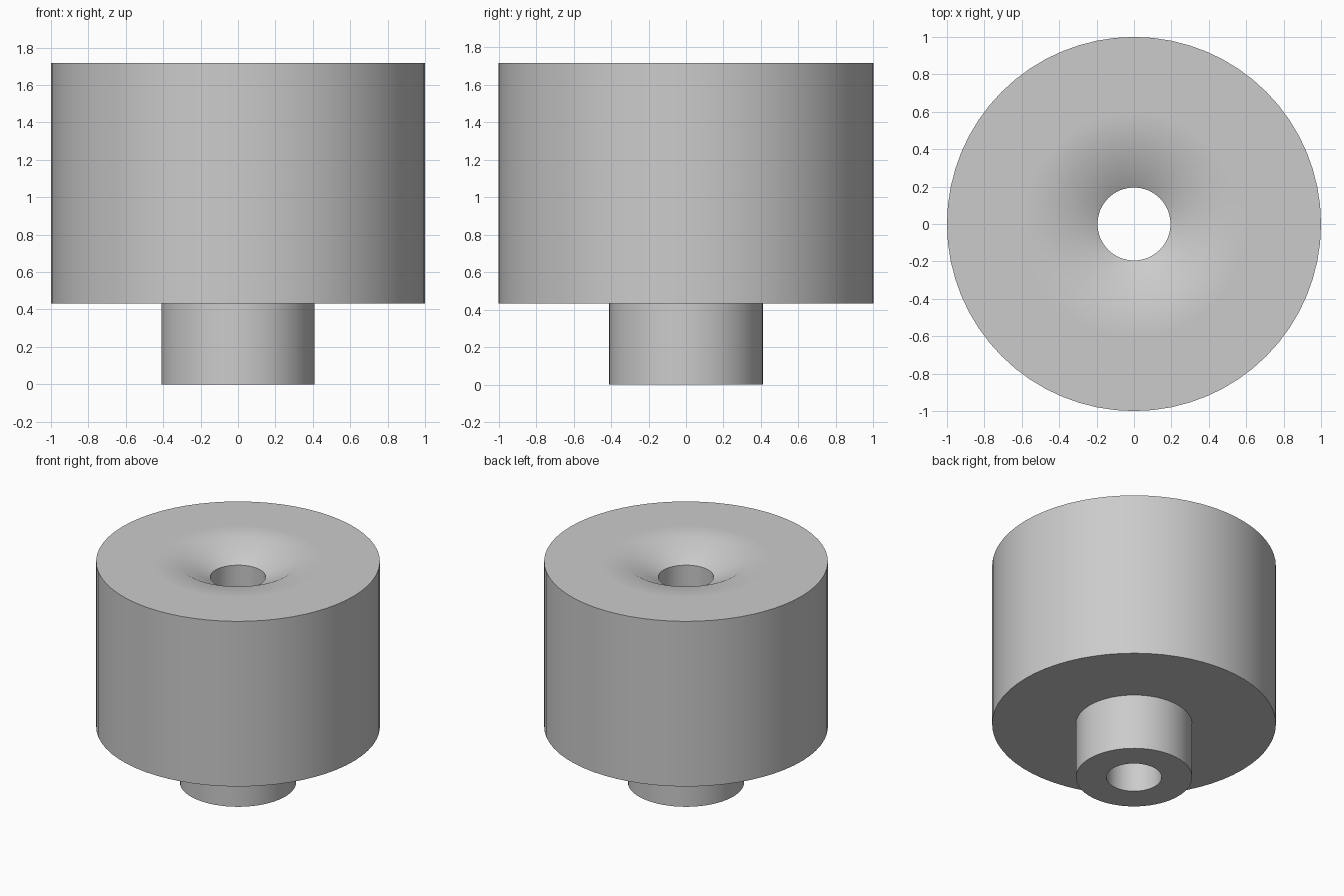
import bpy
import bmesh
import math

cube = bpy.data.objects.get("Cube")
if cube:
    bpy.data.objects.remove(cube, do_unlink=True)

SEGMENTS = 64

# Plain grey material
grey = bpy.data.materials.new("plain_grey")
grey.use_nodes = True
colour = (0.6, 0.6, 0.6, 1)
grey.diffuse_color = colour
grey.node_tree.nodes["Principled BSDF"].inputs["Base Color"].default_value = colour


def lathe(name, profile, material):
    """Revolve a closed (radius, height) profile around z."""
    bm = bmesh.new()
    rings = []
    for i in range(SEGMENTS):
        a = math.tau * i / SEGMENTS
        rings.append([bm.verts.new((r * math.cos(a), r * math.sin(a), z))
                      for r, z in profile])
    n = len(profile)
    for i in range(SEGMENTS):
        here, after = rings[i], rings[(i + 1) % SEGMENTS]
        for j in range(n):
            k = (j + 1) % n
            bm.faces.new((here[j], after[j], after[k], here[k]))
    bmesh.ops.recalc_face_normals(bm, faces=bm.faces)
    mesh = bpy.data.meshes.new(name)
    bm.to_mesh(mesh)
    bm.free()
    mesh.materials.append(material)
    obj = bpy.data.objects.new(name, mesh)
    bpy.context.collection.objects.link(obj)
    bpy.ops.object.select_all(action='DESELECT')
    obj.select_set(True)
    bpy.context.view_layer.objects.active = obj
    bpy.ops.object.shade_smooth_by_angle(angle=math.radians(30))
    return obj


# Drum with a narrow hub below, a through bore and a countersunk top
lathe("bored_drum_with_hub", [
    (0.195, 0), (0.41, 0),             # hub underside
    (0.41, 0.433), (1, 0.433),         # hub wall and drum underside
    (1, 1.717), (0.6, 1.717),          # drum wall and flat top
    (0.42, 1.717), (0.195, 1.597),     # countersink down to the bore
], grey)
